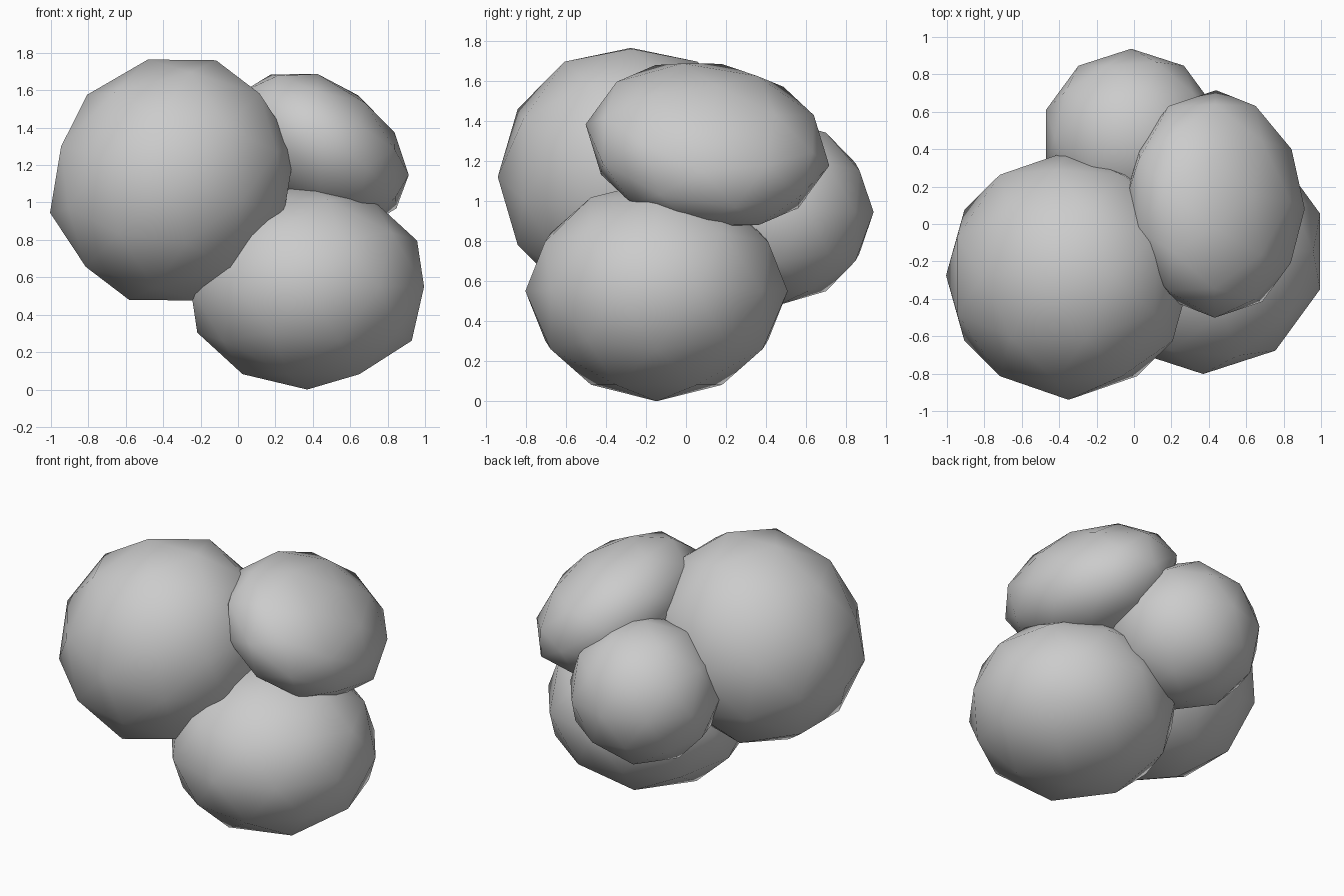
import bpy
import bmesh
from mathutils import Matrix, Vector

if "Cube" in bpy.data.objects:
    bpy.data.objects.remove(bpy.data.objects["Cube"])


def lobe(name, center, axis_x, axis_y, radii):
    """Smooth 80-face icosphere stretched along an orthogonal set of axes."""
    ax = Vector(axis_x).normalized()
    ay = Vector(axis_y)
    ay = (ay - ax * ay.dot(ax)).normalized()
    az = ax.cross(ay)
    rot = Matrix((ax, ay, az)).transposed().to_4x4()
    bm = bmesh.new()
    bmesh.ops.create_icosphere(bm, subdivisions=2, radius=1.0)
    bmesh.ops.transform(bm, matrix=rot @ Matrix.Diagonal((*radii, 1.0)), verts=bm.verts)
    for f in bm.faces:
        f.smooth = True
    mesh = bpy.data.meshes.new(name)
    bm.to_mesh(mesh)
    bm.free()
    obj = bpy.data.objects.new(name, mesh)
    obj.location = center
    bpy.context.collection.objects.link(obj)
    return obj


# Large lobe, upper left and forward
lobe("large_left_lobe", (-0.35, -0.275, 1.12), (0.7, 0, 0.7), (0, 1, 0), (0.69, 0.665, 0.645))

# Flattened lobe resting on the ground
lobe("bottom_lobe", (0.37, -0.147, 0.55), (1, 0, 0), (0, 1, 0), (0.657, 0.655, 0.55))

# Elongated, tilted lobe, upper right
lobe("upper_right_lobe", (0.435, 0.107, 1.28), (0.82, -0.1, -0.56), (0, 1, -0.165), (0.525, 0.617, 0.362))

# Small lobe at the back
lobe("back_lobe", (-0.015, 0.462, 0.945), (1, 0, 0), (0, 1, 0), (0.48, 0.475, 0.465))
